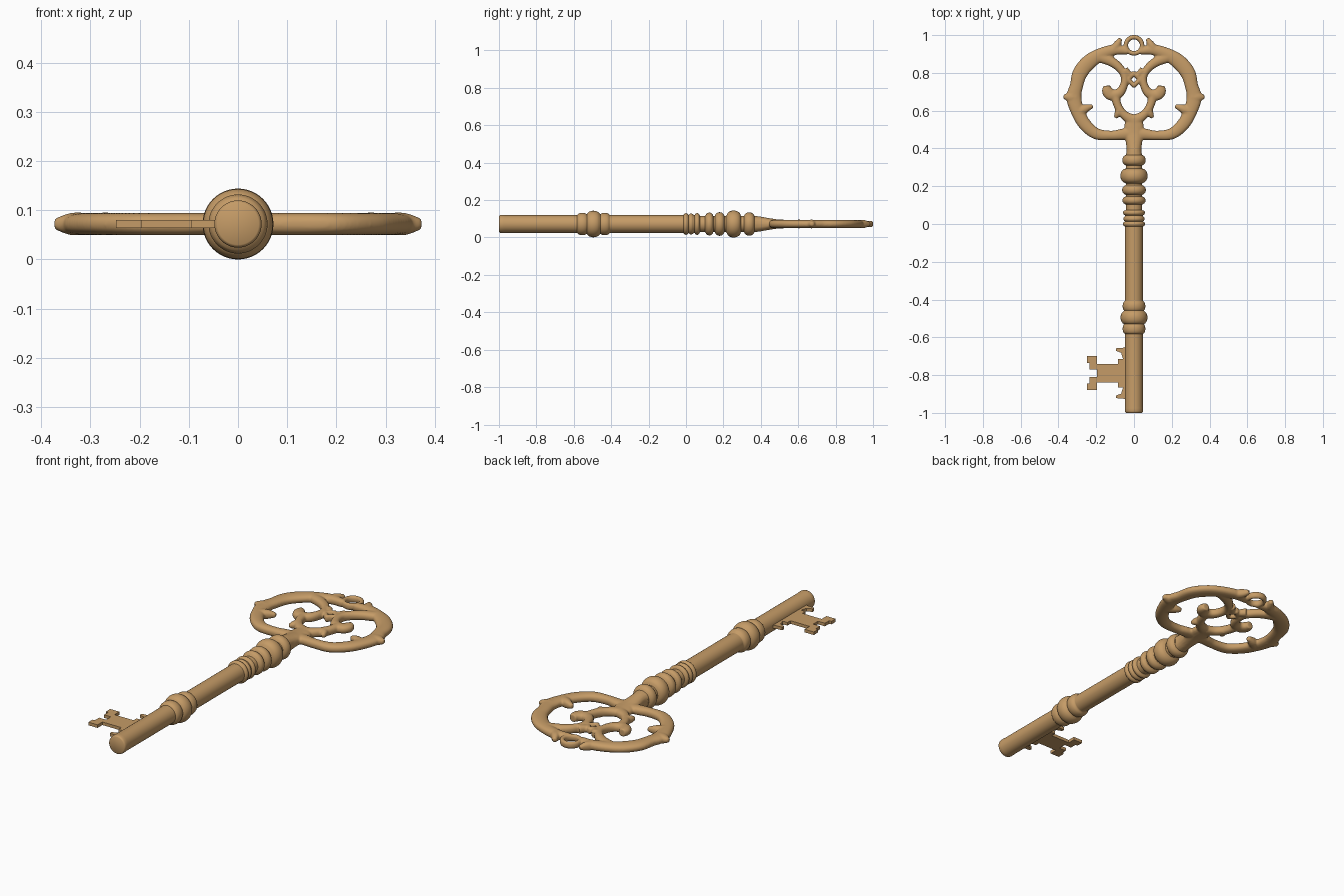
import bpy, bmesh, math
from mathutils import Vector

if "Cube" in bpy.data.objects:
    bpy.data.objects.remove(bpy.data.objects["Cube"])

Z = 0.072       # height of the key's axis
H = 0.0225      # half thickness of the bow

brass = bpy.data.materials.new("warm brass")
brass.diffuse_color = (0.56, 0.33, 0.135, 1)
brass.use_nodes = True
brass.node_tree.nodes["Principled BSDF"].inputs["Base Color"].default_value = brass.diffuse_color


def make_object(name, bm):
    bmesh.ops.recalc_face_normals(bm, faces=bm.faces[:])
    mesh = bpy.data.meshes.new(name)
    bm.to_mesh(mesh)
    bm.free()
    mesh.materials.append(brass)
    ob = bpy.data.objects.new(name, mesh)
    bpy.context.collection.objects.link(ob)
    bpy.ops.object.select_all(action='DESELECT')
    ob.select_set(True)
    bpy.context.view_layer.objects.active = ob
    return ob


def skin(bm, rings):
    """Join rings of vertices into a capped tube."""
    rows = [[bm.verts.new(p) for p in r] for r in rings]
    n = len(rows[0])
    for a, b in zip(rows, rows[1:]):
        for i in range(n):
            j = (i + 1) % n
            bm.faces.new((a[i], a[j], b[j], b[i]))
    bm.faces.new(rows[0])
    bm.faces.new(rows[-1][::-1])


def smooth_path(pts, steps=7):
    """Catmull-Rom through points of (x, y, half width, half height)."""
    p = [Vector(q if len(q) == 4 else (*q, min(H, q[2] * 1.1))) for q in pts]
    p = [p[0] * 2 - p[1]] + p + [p[-1] * 2 - p[-2]]
    out = []
    for a, b, c, d in zip(p, p[1:], p[2:], p[3:]):
        for k in range(steps):
            t = k / steps
            out.append(0.5 * (2 * b + (c - a) * t + (2 * a - 5 * b + 4 * c - d) * t * t
                              + (3 * b - a - 3 * c + d) * t ** 3))
    return out + [p[-2]]


def strand(bm, pts, mirror=True, steps=7):
    path = smooth_path(pts, steps)
    for s in ((1, -1) if mirror else (1,)):
        rings = []
        for i, q in enumerate(path):
            a, b = path[max(i - 1, 0)], path[min(i + 1, len(path) - 1)]
            d = Vector((b[0] - a[0], b[1] - a[1])).normalized()
            ring = []
            for k in range(16):
                t = math.tau * k / 16
                u, v = math.cos(t), math.sin(t)
                v = math.copysign(abs(v) ** 0.8, v)
                w, h = max(q[2], 0.004), max(q[3], 0.004)
                ring.append((s * (q[0] - d.y * u * w), q[1] + d.x * u * w, Z + v * h))
            rings.append(ring)
        skin(bm, rings)


# Bow: openwork handle made of flattened strands, fused together
bm = bmesh.new()
# outer rim
strand(bm, [(.035, .915, .018), (.10, .922, .028), (.17, .90, .034), (.235, .86, .04),
            (.285, .80, .04), (.305, .73, .035), (.318, .67, .04), (.30, .60, .036),
            (.262, .53, .034), (.20, .478, .03), (.12, .469, .025), (.06, .475, .03),
            (0, .48, .035)])
# ears beside the ring, side points and inner thorns
strand(bm, [(.11, .92, .025), (.088, .952, .02), (.072, .982, .010)])
strand(bm, [(.305, .67, .05), (.34, .672, .03), (.373, .674, .010)])
strand(bm, [(.295, .59, .03), (.255, .612, .022), (.218, .625, .010)])
# scroll curling inwards from the rim
strand(bm, [(.18, .885, .03), (.12, .86, .026), (.075, .825, .022), (.05, .78, .020),
            (.055, .73, .021), (.08, .692, .026), (.12, .683, .030), (.14, .705, .030),
            (.142, .732, .018)])
strand(bm, [(.05, .815, .022), (.02, .785, .016)])
# heart-shaped lower strand with its thorn
strand(bm, [(.10, .685, .026), (.092, .645, .022), (.075, .605, .022), (.045, .572, .024),
            (0, .545, .035)])
strand(bm, [(.07, .615, .022), (.086, .585, .018), (.098, .562, .009)])
# small centre diamond
for sy in (1, -1):
    strand(bm, [(-.004, .765 + sy * .036, .012, .018), (.034, .765 - sy * .002, .012, .018)])
# hanging ring
strand(bm, [(.043 * math.cos(k * math.tau / 20), .946 + .043 * math.sin(k * math.tau / 20),
             .012, .018) for k in range(22)], False, 3)
# stem blending into the shaft
strand(bm, [(0, .35, .045, .045), (0, .39, .040, .041), (0, .43, .043, .034),
            (0, .48, .05, .026), (0, .53, .05, H), (0, .565, .03, H)], False)
bow = make_object("bow", bm)
fuse = bow.modifiers.new("fuse", 'REMESH')
fuse.mode = 'VOXEL'
fuse.voxel_size = 0.005
fuse.use_smooth_shade = True
soften = bow.modifiers.new("soften", 'SMOOTH')
soften.factor = 0.5
soften.iterations = 3

# Shaft: turned bar with beads (centre, half length, radius)
beads = [(-.555, .026, .060), (-.495, .036, .071), (-.435, .026, .060),
         (.0, .013, .058), (.027, .012, .056), (.06, .013, .058), (.125, .020, .061),
         (.18, .024, .063), (.255, .038, .072), (.338, .026, .062)]


def radius(y):
    base = .047 if y < .07 else .043
    r = base
    for c, hw, top in beads:
        t = 1 - ((y - c) / hw) ** 2
        if t > 0:
            r = max(r, base + (top - base) * math.sqrt(t))
    return r


profile = [(-1, .042), (-.997, .046), (-.99, .048), (-.975, .048), (-.965, .047), (-.6, .047)]
profile += [(-.59 + i * .004, radius(-.59 + i * .004)) for i in range(48)]
profile += [(-.03 + i * .004, radius(-.03 + i * .004)) for i in range(101)]
bm = bmesh.new()
skin(bm, [[(r * math.cos(math.tau * k / 48), y, Z + r * math.sin(math.tau * k / 48))
           for k in range(48)] for y, r in profile])
make_object("shaft", bm)
bpy.ops.object.shade_smooth_by_angle(angle=math.radians(50))

# Bit: flat toothed plate, upper half of the outline mirrored about its middle
half = [(-.02, -.64), (-.055, -.655), (-.095, -.658), (-.095, -.672), (-.068, -.682),
        (-.058, -.715), (-.085, -.715), (-.085, -.74), (-.195, -.74), (-.195, -.70),
        (-.248, -.70), (-.248, -.735), (-.235, -.735), (-.235, -.77), (-.195, -.77)]
outline = half + [(x, -1.58 - y) for x, y in reversed(half)]
bm = bmesh.new()
face = bm.faces.new([bm.verts.new((x, y, Z - .008)) for x, y in outline])
ext = bmesh.ops.extrude_face_region(bm, geom=[face])
bmesh.ops.translate(bm, vec=(0, 0, .016),
                    verts=[v for v in ext["geom"] if isinstance(v, bmesh.types.BMVert)])
make_object("bit", bm)
